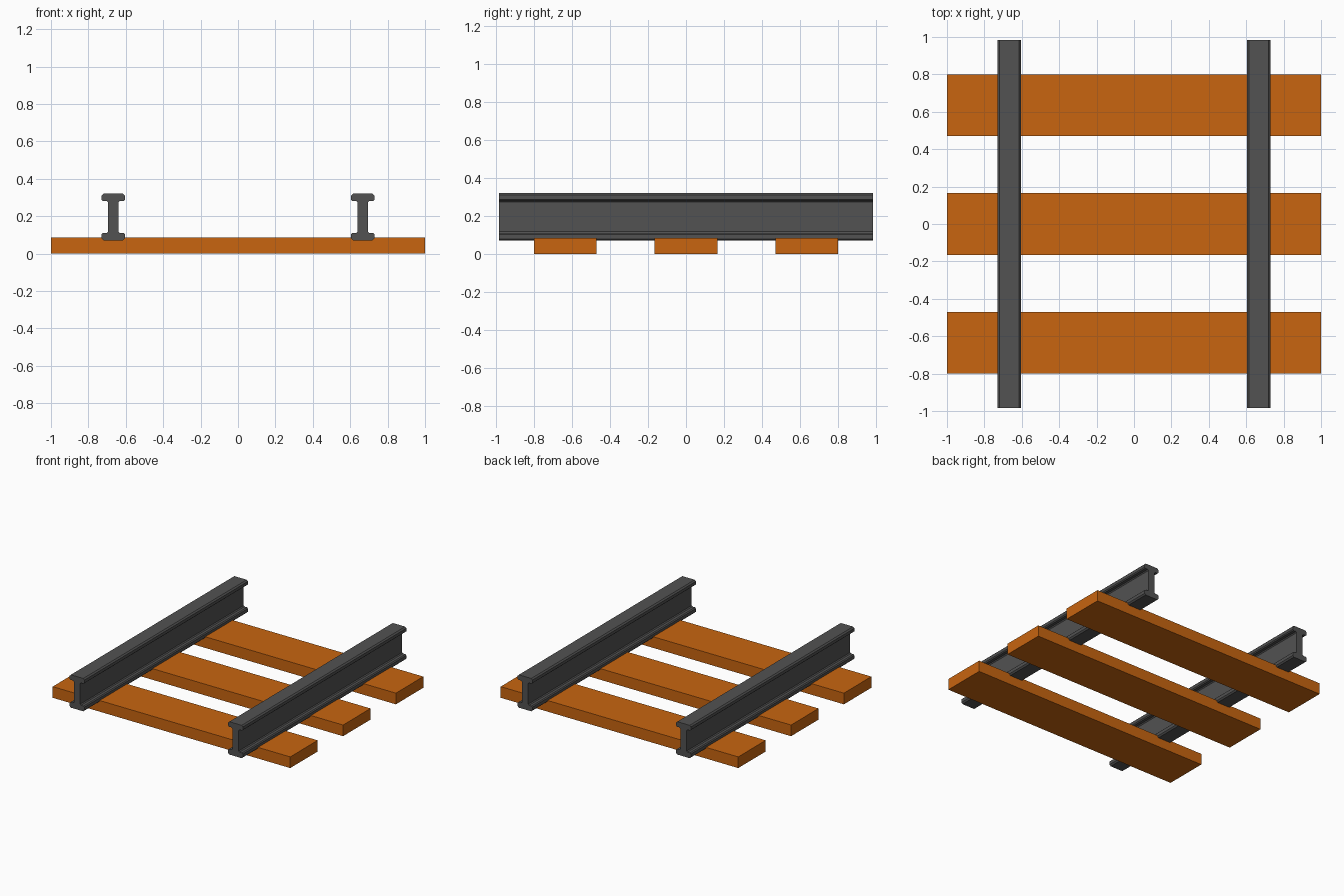
import bpy, bmesh

if "Cube" in bpy.data.objects:
    bpy.data.objects.remove(bpy.data.objects["Cube"])


def material(name, rgb):
    m = bpy.data.materials.new(name)
    m.diffuse_color = (*rgb, 1)
    m.use_nodes = True
    m.node_tree.nodes["Principled BSDF"].inputs["Base Color"].default_value = m.diffuse_color
    return m


def extrude_profile(name, points, y0, y1, mat):
    """Extrude a closed x-z profile along y."""
    bm = bmesh.new()
    face = bm.faces.new([bm.verts.new((x, y0, z)) for x, z in points])
    ext = bmesh.ops.extrude_face_region(bm, geom=[face])
    new = [v for v in ext["geom"] if isinstance(v, bmesh.types.BMVert)]
    bmesh.ops.translate(bm, verts=new, vec=(0, y1 - y0, 0))
    bmesh.ops.recalc_face_normals(bm, faces=bm.faces)
    mesh = bpy.data.meshes.new(name)
    bm.to_mesh(mesh)
    bm.free()
    mesh.materials.append(mat)
    obj = bpy.data.objects.new(name, mesh)
    bpy.context.collection.objects.link(obj)
    return obj


wood = material("wood", (0.58, 0.13, 0.005))
steel = material("steel", (0.085, 0.085, 0.085))

# Three wooden sleepers
for i, y in enumerate((-0.635, 0, 0.635)):
    extrude_profile(f"sleeper_{i + 1}", [(-1, 0), (1, 0), (1, 0.085), (-1, 0.085)],
                    y - 0.165, y + 0.165, wood)

# Two I-beam rails with chamfered flanges, mirrored half profile
half = [(0.052, 0.07), (0.062, 0.08), (0.062, 0.104), (0.055, 0.111), (0.034, 0.111),
        (0.027, 0.118), (0.027, 0.274), (0.034, 0.281), (0.055, 0.281), (0.062, 0.288),
        (0.062, 0.31), (0.052, 0.32)]
profile = half + [(-x, z) for x, z in reversed(half)]
for side, cx in (("left", -0.667), ("right", 0.667)):
    rail = extrude_profile(f"{side}_rail", profile, -0.983, 0.983, steel)
    rail.location.x = cx
